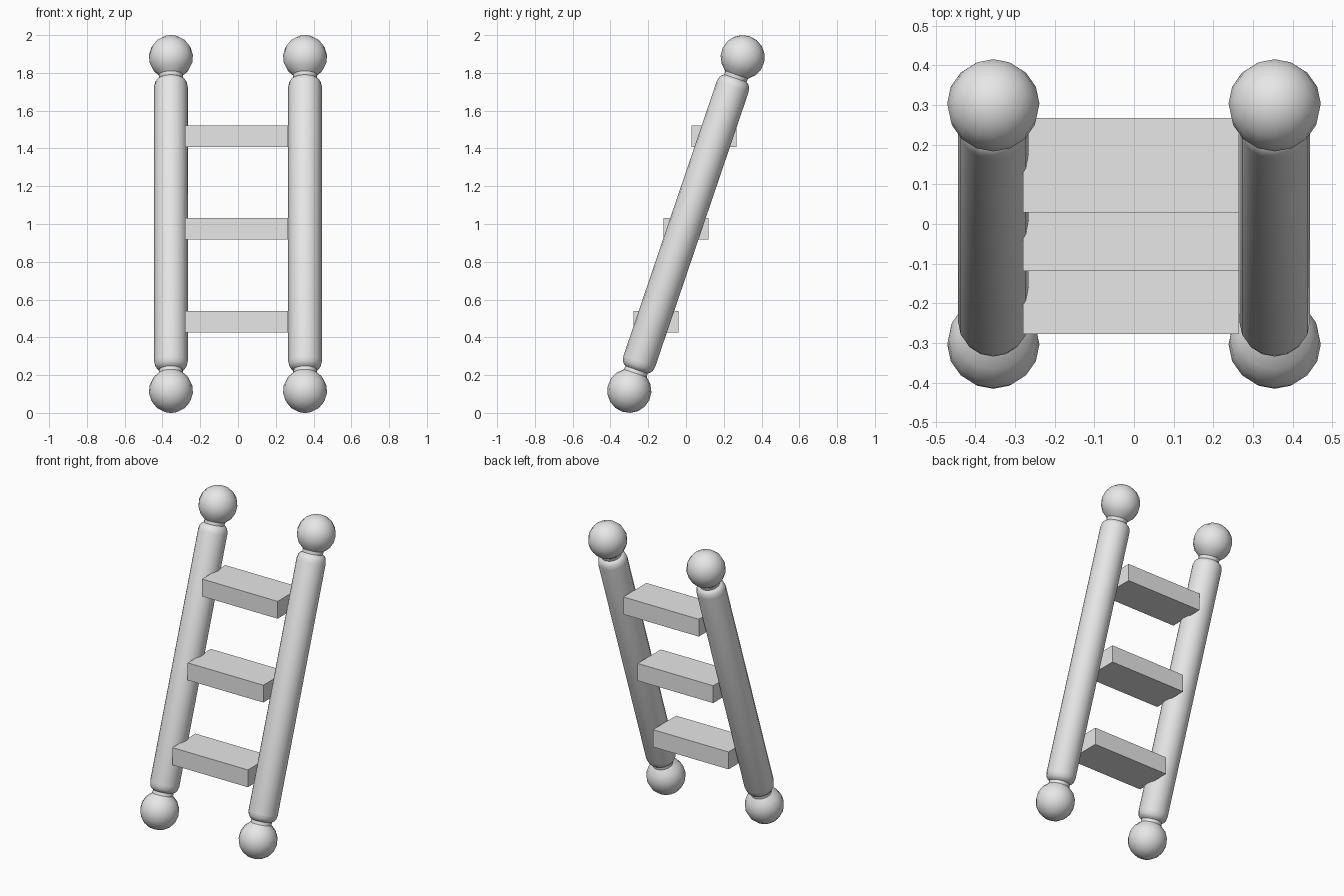
import bpy, bmesh, math
from mathutils import Vector

cube = bpy.data.objects.get("Cube")
if cube:
    bpy.data.objects.remove(cube, do_unlink=True)

grey = bpy.data.materials.new("light_grey")
grey.use_nodes = True
grey.diffuse_color = (0.8, 0.8, 0.8, 1)
grey.node_tree.nodes["Principled BSDF"].inputs["Base Color"].default_value = (0.8, 0.8, 0.8, 1)

BALL = 0.117          # knob radius
FOOT = Vector((0, -0.30, BALL))
HEAD = Vector((0, 0.30, 2 - BALL))
LENGTH = (HEAD - FOOT).length
SIDES = 16


def finish(name, bm):
    bmesh.ops.recalc_face_normals(bm, faces=bm.faces)
    mesh = bpy.data.meshes.new(name)
    bm.to_mesh(mesh)
    bm.free()
    mesh.materials.append(grey)
    obj = bpy.data.objects.new(name, mesh)
    bpy.context.collection.objects.link(obj)
    return obj


def rail_profile():
    """Knob, neck and rounded shoulder, repeated in reverse at the top."""
    half = []
    for i in range(8):
        a = math.radians(-90 + 21 * i)
        half.append((BALL * math.cos(a), BALL * math.sin(a)))
    half += [(0.062, 0.118), (0.074, 0.126), (0.084, 0.140), (0.089, 0.165)]
    return half + [(r, LENGTH - s) for r, s in reversed(half)]


def make_rail(name, x):
    bm = bmesh.new()
    verts = [bm.verts.new((r, 0, s)) for r, s in rail_profile()]
    edges = [bm.edges.new(pair) for pair in zip(verts, verts[1:])]
    bmesh.ops.spin(bm, geom=verts + edges, cent=(0, 0, 0), axis=(0, 0, 1),
                   angle=math.tau, steps=SIDES, use_merge=False)
    bmesh.ops.remove_doubles(bm, verts=bm.verts, dist=0.0005)
    rail = finish(name, bm)
    lean = math.atan2(HEAD.y - FOOT.y, HEAD.z - FOOT.z)
    rail.rotation_euler.x = -lean
    rail.location = FOOT + Vector((x, 0, 0))
    bpy.ops.object.select_all(action="DESELECT")
    rail.select_set(True)
    bpy.context.view_layer.objects.active = rail
    bpy.ops.object.shade_smooth_by_angle(angle=math.radians(40))


def make_rung(name, y, z):
    bm = bmesh.new()
    bmesh.ops.create_cube(bm, size=1)
    bmesh.ops.scale(bm, vec=(0.545, 0.238, 0.113), verts=bm.verts)
    rung = finish(name, bm)
    rung.location = (-0.007, y, z)


# Leaning side rails with knobs at both ends
make_rail("left_rail", 0.355)
make_rail("right_rail", -0.355)

# Level rungs, stepping back as they climb
for label, y, z in (("lower", -0.158, 0.482), ("middle", 0.0, 0.974), ("upper", 0.148, 1.464)):
    make_rung(label + "_rung", y, z)
